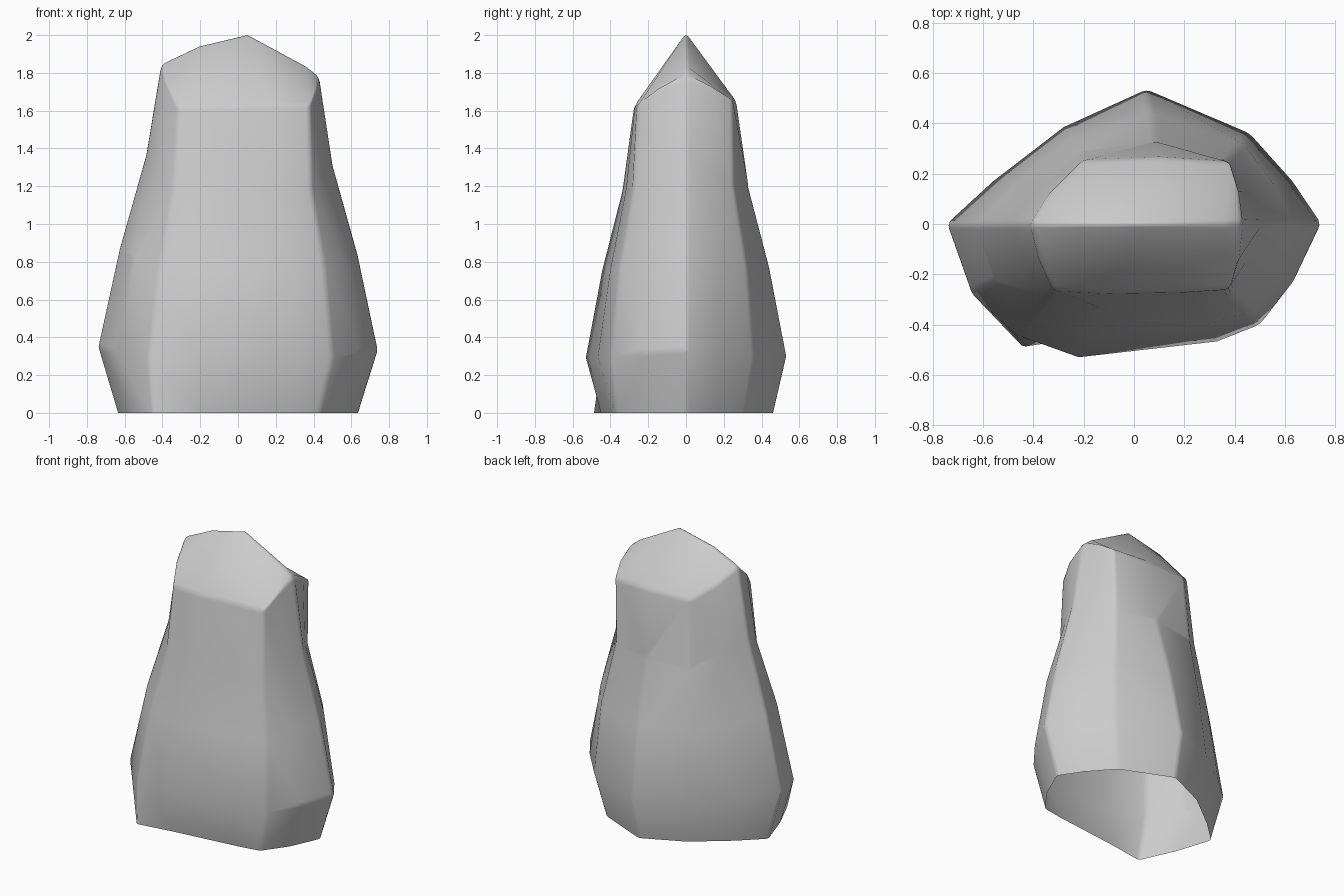
import bpy, bmesh, math

cube = bpy.data.objects.get("Cube")
if cube:
    bpy.data.objects.remove(cube, do_unlink=True)

stone = bpy.data.materials.new("stone grey")
stone.use_nodes = True
GREY = (0.6, 0.6, 0.6, 1)
stone.diffuse_color = GREY
stone.node_tree.nodes["Principled BSDF"].inputs["Base Color"].default_value = GREY

# Outline at the widest level and at the rim under the roof-like top
belly = [(-.745, 0), (-.56, .17), (-.28, .385), (.05, .535), (.46, .36),
         (.63, .17), (.745, 0), (.64, -.22), (.5, -.4), (.33, -.467),
         (-.22, -.53), (-.47, -.44), (-.65, -.27)]
rim = [(-.41, 0, 1.85), (-.335, .12, 1.76), (-.2, .255, 1.65), (.1, .265, 1.65),
       (.38, .25, 1.65), (.415, .13, 1.74), (.43, 0, 1.78), (.415, -.14, 1.73),
       (.38, -.26, 1.63), (.2, -.27, 1.63), (-.1, -.275, 1.62),
       (-.32, -.265, 1.62), (-.375, -.14, 1.75)]
count = len(rim)
bm = bmesh.new()


def ring(blend, height, lift):
    """Blend belly into rim; lift raises the two ends like the rim."""
    return [bm.verts.new((bx + (rx - bx) * blend, by + (ry - by) * blend,
                          height + (rz - 1.65) * lift))
            for (bx, by), (rx, ry, rz) in zip(belly, rim)]


# Foot outline, with a protruding front corner and a flat front
base = [bm.verts.new((x * .86, y * (.87 if y > 0 else .925), 0)) for x, y in belly]
for i, spot in {9: (.28, -.395), 10: (-.19, -.45), 11: (-.45, -.49)}.items():
    base[i].co.xy = spot

# Neck, with its corners pinched in
neck = ring(.76, 1.2, .85)
for i, pinch in {4: .92, 5: .92, 7: .95, 8: .95, 11: .97, 12: .97}.items():
    neck[i].co.xy *= pinch

# Tapered body, open underneath
rings = [base, ring(0, .3, .25), ring(.34, .77, .5), neck, ring(1, 1.65, 1)]
for low, high in zip(rings, rings[1:]):
    for i in range(count):
        j = (i + 1) % count
        bm.faces.new((low[i], low[j], high[j], high[i]))

# Ridged top
top = rings[-1]
a, b, c = [bm.verts.new(p) for p in ((-.2, 0, 1.95), (.05, 0, 2.01), (.36, 0, 1.84))]
roof = [(top[0], top[1], top[2], a), (top[2], top[3], b, a), (top[3], top[4], c, b),
        (top[4], top[5], top[6], c), (top[6], top[7], top[8], c),
        (top[8], top[9], b, c), (top[9], top[10], b), (top[10], top[11], a, b),
        (top[11], top[12], top[0], a)]
for face in roof:
    bm.faces.new(face)
bmesh.ops.recalc_face_normals(bm, faces=bm.faces)

mesh = bpy.data.meshes.new("rock")
bm.to_mesh(mesh)
bm.free()
mesh.materials.append(stone)
rock = bpy.data.objects.new("rock", mesh)
bpy.context.collection.objects.link(rock)

# Softly worn edges
worn = rock.modifiers.new("worn edges", 'BEVEL')
worn.width = .02
worn.segments = 2
worn.limit_method = 'ANGLE'
worn.angle_limit = math.radians(25)

bpy.context.view_layer.objects.active = rock
rock.select_set(True)
bpy.ops.object.shade_smooth()
